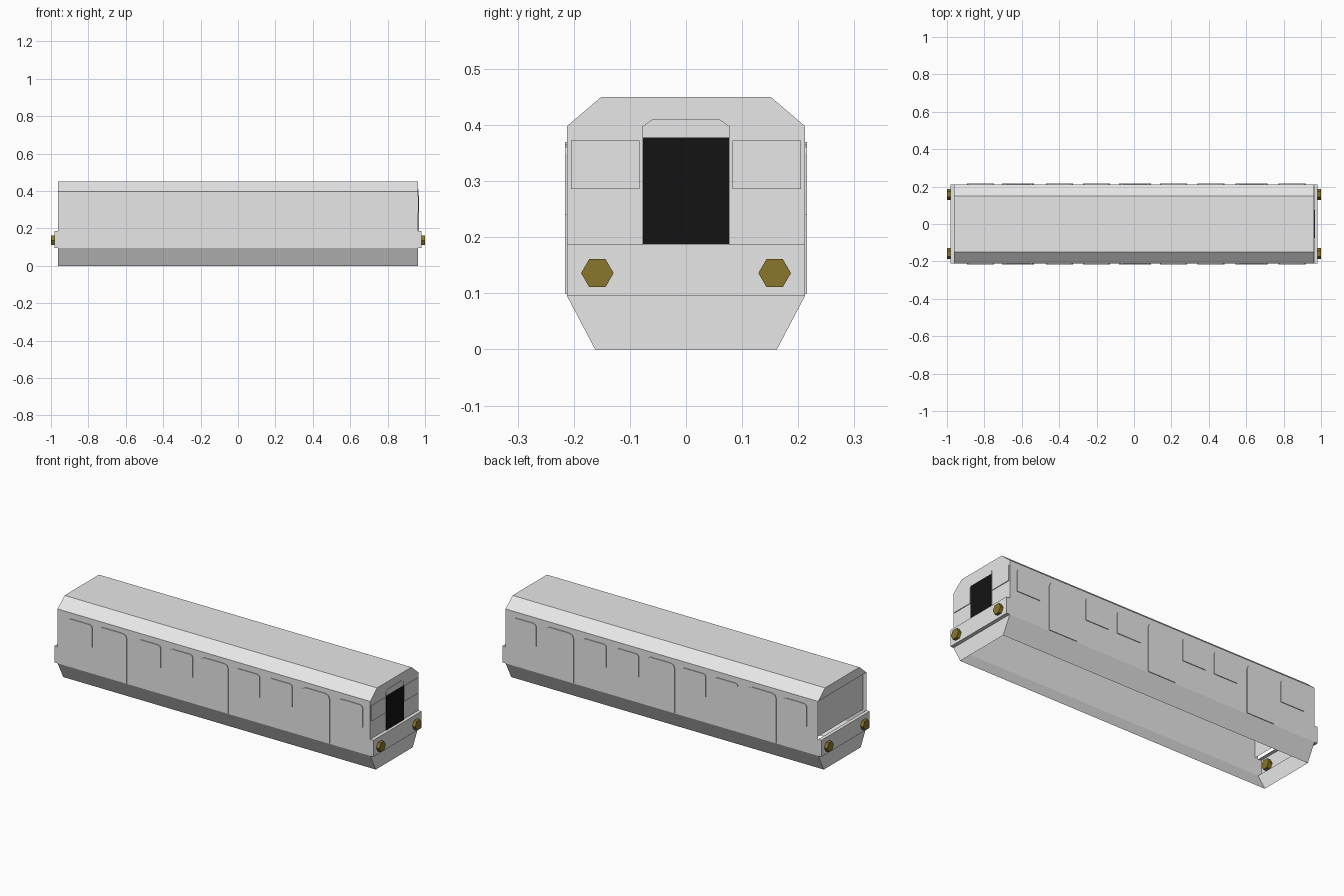
import bpy, bmesh, math
from mathutils import Matrix

if "Cube" in bpy.data.objects:
    bpy.data.objects.remove(bpy.data.objects["Cube"])


def material(name, rgb):
    m = bpy.data.materials.new(name)
    m.diffuse_color = (*rgb, 1)
    m.use_nodes = True
    m.node_tree.nodes["Principled BSDF"].inputs["Base Color"].default_value = m.diffuse_color
    return m


GREY = material("body grey", (0.8, 0.8, 0.8))
BLACK = material("door black", (0.007, 0.007, 0.007))
GOLD = material("lamp gold", (0.26, 0.18, 0.025))


def finish(name, bm, mat):
    bmesh.ops.remove_doubles(bm, verts=bm.verts, dist=1e-5)
    bmesh.ops.recalc_face_normals(bm, faces=bm.faces)
    me = bpy.data.meshes.new(name)
    bm.to_mesh(me)
    bm.free()
    me.materials.append(mat)
    ob = bpy.data.objects.new(name, me)
    bpy.context.collection.objects.link(ob)
    return ob


def face(bm, pts):
    return bm.faces.new([bm.verts.new(p) for p in pts])


def plate(name, outline, place, thick, mat=GREY):
    """Thin plate: place(u, v, d) maps the outline to 3D at height d."""
    bm = bmesh.new()
    n = len(outline)
    face(bm, [place(u, v, thick) for u, v in outline])
    for i in range(n):
        a, b = outline[i], outline[(i + 1) % n]
        face(bm, [place(*a, 0), place(*b, 0), place(*b, thick), place(*a, thick)])
    return finish(name, bm, mat)


def panel_outline(u0, u1, v0, v1, c=0.0):
    """Rectangle with softened upper corners."""
    if c == 0:
        return [(u0, v0), (u1, v0), (u1, v1), (u0, v1)]
    k = c * 0.3
    return [(u0, v0), (u1, v0), (u1, v1 - c), (u1 - k, v1 - k), (u1 - c, v1),
            (u0 + c, v1), (u0 + k, v1 - k), (u0, v1 - c)]


# Body shell, open underneath
X = 0.962
prof = [(-0.162, 0), (-0.212, 0.095), (-0.212, 0.398), (-0.151, 0.45),
        (0.151, 0.45), (0.212, 0.398), (0.212, 0.095), (0.162, 0)]
bm = bmesh.new()
for (y0, z0), (y1, z1) in zip(prof, prof[1:]):
    face(bm, [(-X, y0, z0), (X, y0, z0), (X, y1, z1), (-X, y1, z1)])
for s in (-1, 1):
    face(bm, [(s * X, y, z) for y, z in (prof[0], prof[1], prof[6], prof[7])])
face(bm, [(X, y, z) for y, z in prof[1:7]])
face(bm, [(-X, y, z) for y, z in prof[2:6]])
finish("body_shell", bm, GREY)

# Recessed plain rear wall
bm = bmesh.new()
face(bm, [(-X + 0.02, y, z) for y, z in
          ((-0.212, 0.187), (0.212, 0.187), (0.212, 0.398), (-0.212, 0.398))])
face(bm, [(-X, -0.212, 0.398), (-X, 0.212, 0.398),
          (-X + 0.02, 0.212, 0.398), (-X + 0.02, -0.212, 0.398)])
finish("rear_wall", bm, GREY)

# Bumper beams and hexagonal lamps on both ends
for s, end in ((1, "front"), (-1, "rear")):
    plate(end + "_bumper", panel_outline(-0.212, 0.212, 0.095, 0.187),
          lambda u, v, d: (s * (X + d), u, v), 0.02)
    for side in (-1, 1):
        bm = bmesh.new()
        bmesh.ops.create_cone(
            bm, cap_ends=True, segments=6, radius1=0.029, radius2=0.029, depth=0.04,
            matrix=Matrix.Translation((s * 0.98, side * 0.158, 0.136))
            @ Matrix.Rotation(math.pi / 2, 4, 'Y'))
        # turn so that the points lie along y
        bmesh.ops.rotate(bm, verts=bm.verts, cent=(s * 0.98, side * 0.158, 0.136),
                         matrix=Matrix.Rotation(math.pi / 6, 3, 'X')
                         if max(v.co.z for v in bm.verts) > 0.163 else Matrix.Identity(3))
        finish(end + "_lamp", bm, GOLD)

# Side windows and doors
for s in (-1, 1):
    def wall(u, v, d):
        return (u, s * (0.212 + d), v)
    for x in (-0.82, -0.398, -0.2, 0.212, 0.412, 0.845):
        plate("side_window", panel_outline(x - 0.072, x + 0.072, 0.24, 0.365, 0.015),
              wall, 0.004)
    for x in (-0.62, 0.005, 0.628):
        plate("side_door", panel_outline(x - 0.086, x + 0.086, 0.099, 0.37, 0.025),
              wall, 0.004)


# Front end: door frame, black doorway, two windows
def front(u, v, d):
    return (X + d, u, v)


plate("front_door_frame", [(-0.078, 0.187), (0.078, 0.187), (0.078, 0.397), (0.06, 0.41),
                           (-0.06, 0.41), (-0.078, 0.397)], front, 0.004)
plate("front_doorway", panel_outline(-0.077, 0.077, 0.188, 0.378), front, 0.006, BLACK)
for a, b in ((-0.205, -0.083), (0.083, 0.205)):
    plate("front_window", panel_outline(a, b, 0.286, 0.372), front, 0.004)
